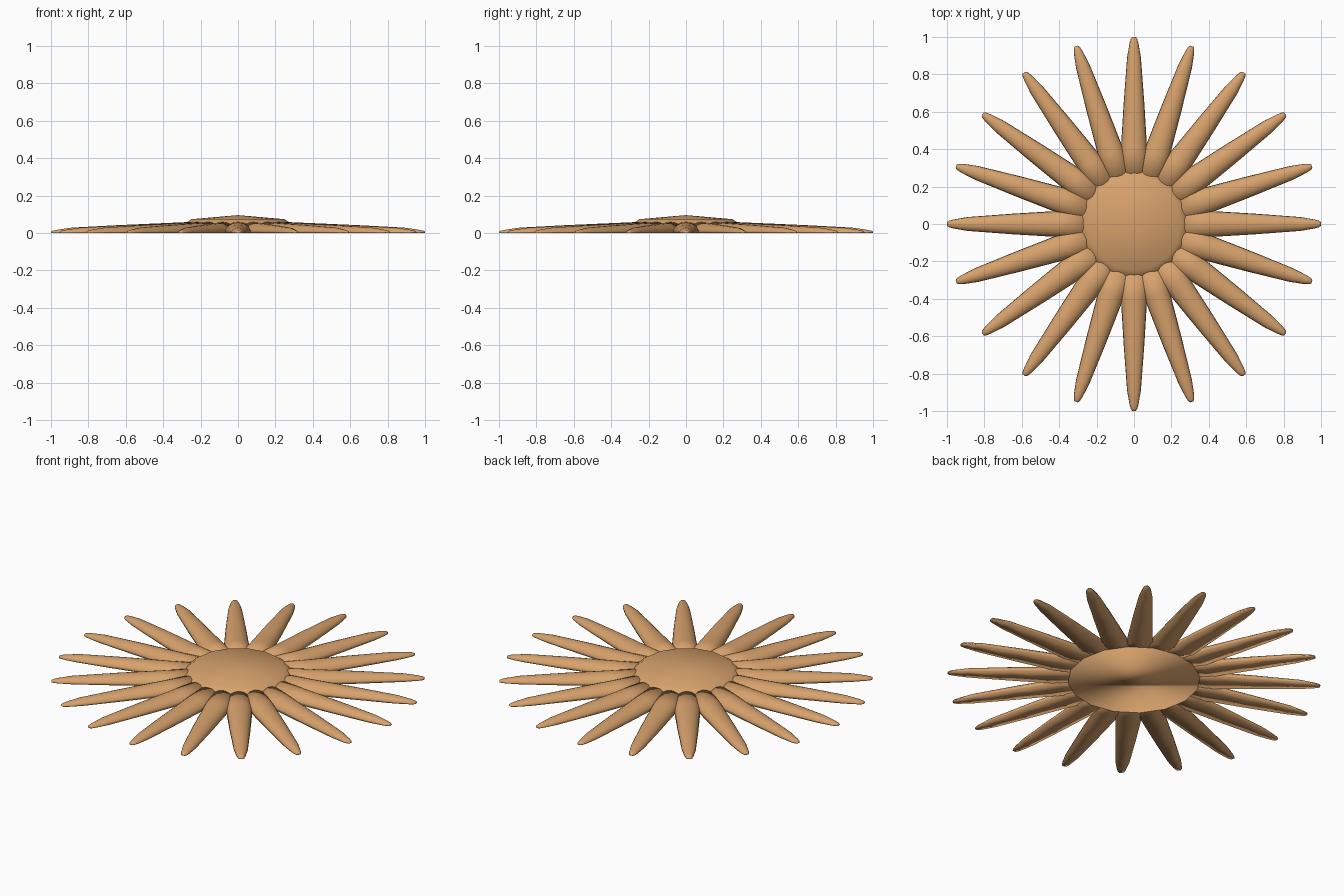
import bpy
import bmesh
from math import cos, sin, pi

cube = bpy.data.objects.get("Cube")
if cube:
    bpy.data.objects.remove(cube, do_unlink=True)

# Single tan colour
tan = bpy.data.materials.new("warm_tan")
tan.use_nodes = True
colour = (0.68, 0.36, 0.15, 1)
tan.diffuse_color = colour
shader = next(n for n in tan.node_tree.nodes if n.type == "BSDF_PRINCIPLED")
shader.inputs["Base Color"].default_value = colour


def bridge(bm, rings):
    """Join consecutive closed rings with quads."""
    for a, b in zip(rings, rings[1:]):
        n = len(a)
        for i in range(n):
            j = (i + 1) % n
            bm.faces.new((a[i], a[j], b[j], b[i]))


def finish(bm, name):
    """Turn the bmesh into a smooth mesh with the tan material."""
    bmesh.ops.recalc_face_normals(bm, faces=bm.faces)
    for face in bm.faces:
        face.smooth = True
    mesh = bpy.data.meshes.new(name)
    bm.to_mesh(mesh)
    bm.free()
    mesh.materials.append(tan)
    return mesh


def place(mesh, name, angle=0):
    obj = bpy.data.objects.new(name, mesh)
    obj.rotation_euler.z = angle
    bpy.context.collection.objects.link(obj)
    return obj


# Centre hub: sloping side, shallow cone on top, flat underside
HUB_SIDES = 16
bm = bmesh.new()
rings = []
for radius, z in [(0.355, 0), (0.25, 0.074)]:
    rings.append([bm.verts.new((radius * cos(2 * pi * i / HUB_SIDES),
                                radius * sin(2 * pi * i / HUB_SIDES), z))
                  for i in range(HUB_SIDES)])
bridge(bm, rings)
bm.faces.new(rings[0])
apex = bm.verts.new((0, 0, 0.096))
for i in range(HUB_SIDES):
    bm.faces.new((rings[1][i], rings[1][(i + 1) % HUB_SIDES], apex))
place(finish(bm, "hub"), "hub")

# Petal: half-ellipse sections (distance, half width, height, lift)
STATIONS = [(0.24, 0.077, 0.060, 0.01), (0.40, 0.070, 0.053, 0),
            (0.65, 0.055, 0.042, 0), (0.89, 0.037, 0.029, 0),
            (0.965, 0.024, 0.018, 0), (0.99, 0.017, 0.013, 0),
            (1.0, 0.009, 0.008, 0)]
ARC = 10
bm = bmesh.new()
rings = []
for x, width, height, lift in STATIONS:
    rings.append([bm.verts.new((x, width * cos(pi * i / ARC),
                                lift + (height - lift) * sin(pi * i / ARC)))
                  for i in range(ARC + 1)])
bridge(bm, rings)
bm.faces.new(rings[0])
bm.faces.new(rings[-1])
petal = finish(bm, "petal")

# Ring of petals around the hub
PETALS = 20
for k in range(PETALS):
    place(petal, f"petal_{k + 1}", 2 * pi * k / PETALS)
